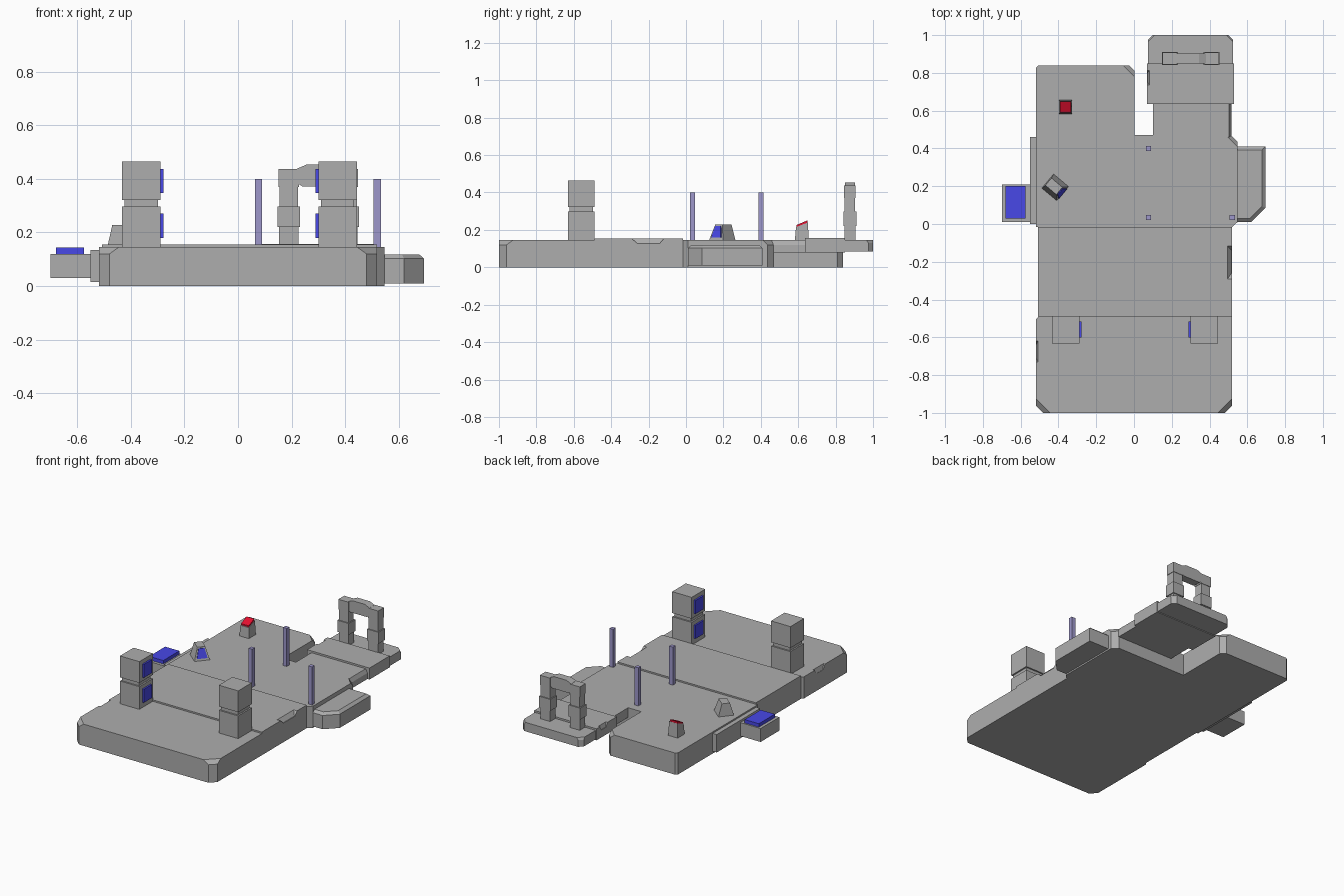
import bpy, bmesh, math
from mathutils import Matrix

if "Cube" in bpy.data.objects:
    bpy.data.objects.remove(bpy.data.objects["Cube"])


def mat(name, rgb):
    m = bpy.data.materials.new(name)
    m.diffuse_color = (*rgb, 1)
    m.use_nodes = True
    m.node_tree.nodes["Principled BSDF"].inputs["Base Color"].default_value = m.diffuse_color
    return m


GREY = mat("stone_grey", (0.42, 0.42, 0.42))
BLUE = mat("blue", (0.065, 0.065, 0.8))
RED = mat("red", (0.8, 0.005, 0.03))
POLE = mat("pole_violet", (0.34, 0.31, 0.6))


def loft(name, rings, material=GREY, matrix=None):
    """Closed solid through rings of equal point count."""
    bm = bmesh.new()
    vs = [[bm.verts.new(p) for p in r] for r in rings]
    n = len(vs[0])
    bm.faces.new(vs[0][::-1])
    bm.faces.new(vs[-1])
    for a, b in zip(vs, vs[1:]):
        for i in range(n):
            j = (i + 1) % n
            bm.faces.new((a[i], a[j], b[j], b[i]))
    bmesh.ops.recalc_face_normals(bm, faces=bm.faces)
    me = bpy.data.meshes.new(name)
    bm.to_mesh(me)
    bm.free()
    ob = bpy.data.objects.new(name, me)
    bpy.context.collection.objects.link(ob)
    if matrix:
        ob.matrix_world = matrix
    me.materials.append(material)
    return ob


def prism(name, levels, material=GREY):
    """levels: list of (z, outline)."""
    return loft(name, [[(x, y, z) for x, y in o] for z, o in levels], material)


def rect(x0, x1, y0, y1):
    return [(x0, y0), (x1, y0), (x1, y1), (x0, y1)]


def box(name, x0, x1, y0, y1, z0, z1, material=GREY):
    return prism(name, [(z0, rect(x0, x1, y0, y1)), (z1, rect(x0, x1, y0, y1))], material)


def cut(ob, cutter):
    m = ob.modifiers.new("notch", 'BOOLEAN')
    m.operation = 'DIFFERENCE'
    m.solver = 'EXACT'
    m.object = cutter
    cutter.hide_render = True
    cutter.hide_viewport = True


# front slab with chamfered corners
def front(c):
    return [(-.52 + c, -1), (.52 - c, -1), (.52, -1 + c), (.52, -.49), (-.505, -.49), (-.52, -.505), (-.52, -1 + c)]


front_slab = prism("front_slab", [(0, front(.04)), (.12, front(.04)), (.145, front(.075))])
cut(front_slab, prism("left_notch_cutter", [(.115, rect(-.56, -.518, -.71, -.64)),
                                            (.16, rect(-.56, -.503, -.74, -.61))]))

# raised slab with a notch in its right edge
centre_slab = box("centre_slab", -.508, .52, -.49, -.015, 0, .155)
cut(centre_slab, prism("right_notch_cutter", [(.128, rect(.516, .56, -.26, -.14)),
                                              (.158, rect(.492, .56, -.295, -.115))]))


# rear body: L-shape, left wing reaches further back
def rear(c, d):
    return [(-.52, -.015), (.52, -.015), (.548, .01), (.548, .47 - c), (.548 - c, .47), (.003, .47),
            (.003, .84 - d), (.003 - d, .84), (-.505, .84), (-.52, .825)]


prism("rear_slab", [(0, rear(.035, .03)), (.12, rear(.035, .03)), (.145, rear(.06, .06))])
box("left_side_rib", -.55, -.51, 0, .46, .015, .135)


# right side ledge
def ledge(i):
    return [(.54, .01 + i), (.62 - i * .4, .01 + i), (.695 - i, .085 + i * .4), (.695 - i, .41 - i), (.54, .41 - i)]


prism("right_ledge", [(.01, ledge(0)), (.102, ledge(0)), (.118, ledge(.018))])

# left side box with blue pad
box("left_box", -.70, -.545, .01, .21, .03, .12)
box("left_box_pad", -.68, -.575, .03, .20, .12, .143, BLUE)

# raised bridge and arch landing
prism("bridge_neck", [(.08, rect(.10, .515, .46, .64)), (.12, rect(.10, .515, .46, .64)),
                      (.145, rect(.10, .502, .46, .64))])
block = box("bridge_block", .068, .53, .635, .85, .08, .157)
cut(block, prism("bridge_notch_cutter", [(.13, rect(.04, .072, .75, .80)), (.17, rect(.04, .085, .73, .82))]))


def landing(c):
    return [(.075, .845), (.525, .845), (.525, 1 - c), (.525 - c, 1), (.075 + c, 1), (.075, 1 - c)]


prism("arch_landing", [(.085, landing(.025)), (.13, landing(.025)), (.145, landing(.035))])

# twin pillars with blue inner screens
for side, s, cx in (("left", 1, -.361), ("right", -1, .372)):
    h = .072
    box(side + "_pillar_neck", cx - .062, cx + .062, -.622, -.498, .29, .33)
    for part, z in (("lower", .145), ("upper", .322)):
        z1 = .297 if part == "lower" else .465
        box(f"{side}_pillar_{part}", cx - h, cx + h, -.632, -.488, z, z1)
        zs = .18 if part == "lower" else .347
        x0, x1 = sorted((cx + s * (h - .002), cx + s * (h + .011)))
        box(f"{side}_pillar_{part}_screen", x0, x1, -.60, -.515, zs, zs + .09, BLUE)

# three thin poles
for i, (x, y) in enumerate(((.077, .40), (.077, .035), (.52, .035))):
    box(f"pole_{i + 1}", x - .0135, x + .0135, y - .0135, y + .0135, .14, .40, POLE)

# console with sloped blue screen, turned to the front right
turn = Matrix.Translation((-.415, .192, 0)) @ Matrix.Rotation(math.radians(50), 4, 'Z')


def console_ring(w, y0, y1, z):
    return [(-w, y0, z), (w, y0, z), (w, y1, z), (-w, y1, z)]


loft("console", [console_ring(.05, -.05, .055, .14), console_ring(.025, -.026, .05, .228)], GREY, turn)
loft("console_screen", [console_ring(.033, -.051, -.035, .16), console_ring(.019, -.033, -.02, .22)], BLUE, turn)


# button stand with tilted red top
def tilted(i, z):
    return [(-.396 + i, .586 + i, z), (-.329 - i, .586 + i, z), (-.329 - i, .654 - i, z + .025), (-.396 + i, .654 - i, z + .025)]


loft("button_stand", [[(x, y, .14) for x, y in rect(-.398, -.327, .582, .656)], tilted(.002, .215)])
loft("red_button", [tilted(.005, .212), tilted(.005, .226)], RED)

# arch of stacked stones
for side, s in (("left", -1), ("right", 1)):
    cx = .30 + s * .11
    for i, (w, z0, z1) in enumerate(((.036, .14, .22), (.042, .22, .297), (.035, .297, .37), (.038, .37, .437))):
        d = w - .007
        box(f"arch_{side}_stone_{i + 1}", cx - w, cx + w, .876 - d, .876 + d, z0, z1)
span = [(.22, .385), (.24, .372), (.36, .372), (.38, .385), (.38, .438), (.345, .453), (.255, .453), (.22, .438)]
loft("arch_span", [[(x, y, z) for x, z in span] for y in (.849, .903)])
